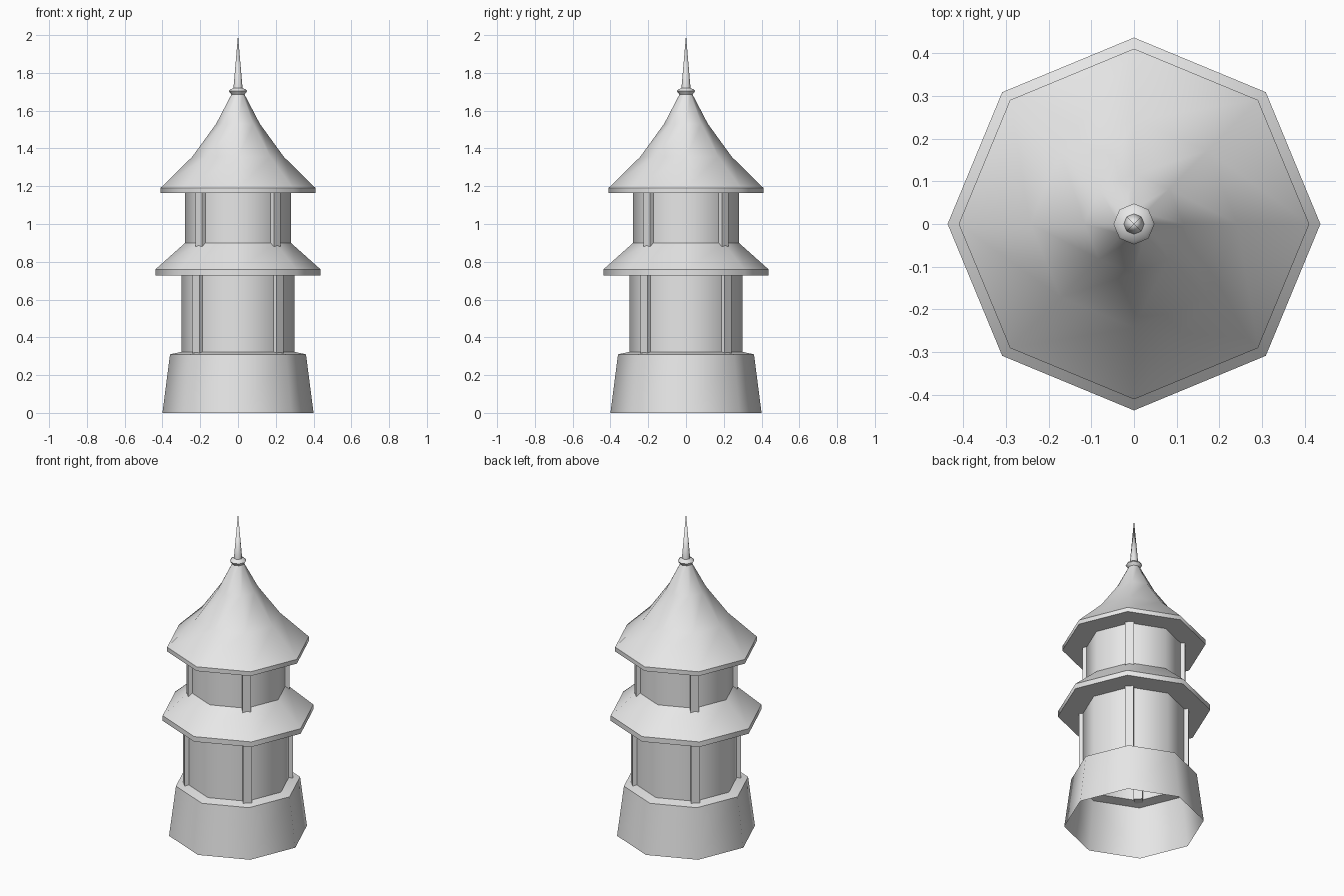
import bpy, bmesh, math
from mathutils import Matrix

SIDES = 8

cube = bpy.data.objects.get("Cube")
if cube:
    bpy.data.objects.remove(cube, do_unlink=True)

grey = bpy.data.materials.new("plain_grey")
grey.use_nodes = True
grey.diffuse_color = (0.8, 0.8, 0.8, 1)
grey.node_tree.nodes["Principled BSDF"].inputs["Base Color"].default_value = (0.8, 0.8, 0.8, 1)


def finish(name, bm):
    mesh = bpy.data.meshes.new(name)
    bm.to_mesh(mesh)
    bm.free()
    mesh.materials.append(grey)
    obj = bpy.data.objects.new(name, mesh)
    bpy.context.collection.objects.link(obj)
    return obj


def lathe(name, profile, crisp=()):
    """Open eight-sided shell from (radius, height) points, listed bottom to top;
    rings whose index is in crisp keep a hard edge."""
    bm = bmesh.new()
    rings = []
    for radius, z in profile:
        if radius == 0:
            rings.append([bm.verts.new((0, 0, z))] * SIDES)
        else:
            angles = [math.tau * i / SIDES for i in range(SIDES)]
            rings.append([bm.verts.new((radius * math.cos(a), radius * math.sin(a), z))
                          for a in angles])
    for low, high in zip(rings, rings[1:]):
        for i in range(SIDES):
            j = (i + 1) % SIDES
            corners = [low[i], low[j], high[j], high[i]]
            face = bm.faces.new(list(dict.fromkeys(corners)))
            face.smooth = True
    for k in crisp:
        for i in range(SIDES):
            edge = bm.edges.get((rings[k][i], rings[k][(i + 1) % SIDES]))
            edge.smooth = False
    return finish(name, bm)


def corner_posts(prefix, wall_radius, bottom, top):
    """Four square posts set into the diagonal corners of a storey."""
    for label, turn in (("back_left", 45), ("back_right", 135),
                        ("front_right", 225), ("front_left", 315)):
        bm = bmesh.new()
        bmesh.ops.create_cube(bm, size=1)
        place = (Matrix.Rotation(math.radians(turn), 4, "Z")
                 @ Matrix.Translation((wall_radius - 0.011, 0, (bottom + top) / 2))
                 @ Matrix.Diagonal((0.05, 0.05, top - bottom, 1)))
        bm.transform(place)
        finish(f"{prefix}_post_{label}", bm)


# Tapered plinth, open underneath, with a ledge
lathe("plinth", [(0.40, 0), (0.36, 0.31), (0.30, 0.323)], crisp=(1,))

# Lower storey
lathe("lower_wall", [(0.30, 0.323), (0.30, 0.728)])
corner_posts("lower", 0.30, 0.315, 0.728)

# Skirt roof with flat soffit and vertical eave
lathe("lower_roof", [(0.30, 0.728), (0.437, 0.728), (0.437, 0.76), (0.28, 0.90)],
      crisp=(1, 2))

# Upper storey
lathe("upper_wall", [(0.28, 0.90), (0.28, 1.163)])
corner_posts("upper", 0.28, 0.88, 1.163)

# Sweeping top roof
lathe("upper_roof", [(0.28, 1.163), (0.411, 1.163), (0.411, 1.19), (0.243, 1.355),
                     (0.116, 1.53), (0.035, 1.685)], crisp=(1, 2))

# Collar and spire
lathe("finial", [(0.035, 1.685), (0.048, 1.703), (0.042, 1.712), (0.024, 1.72), (0, 2.0)],
      crisp=(1, 3))
